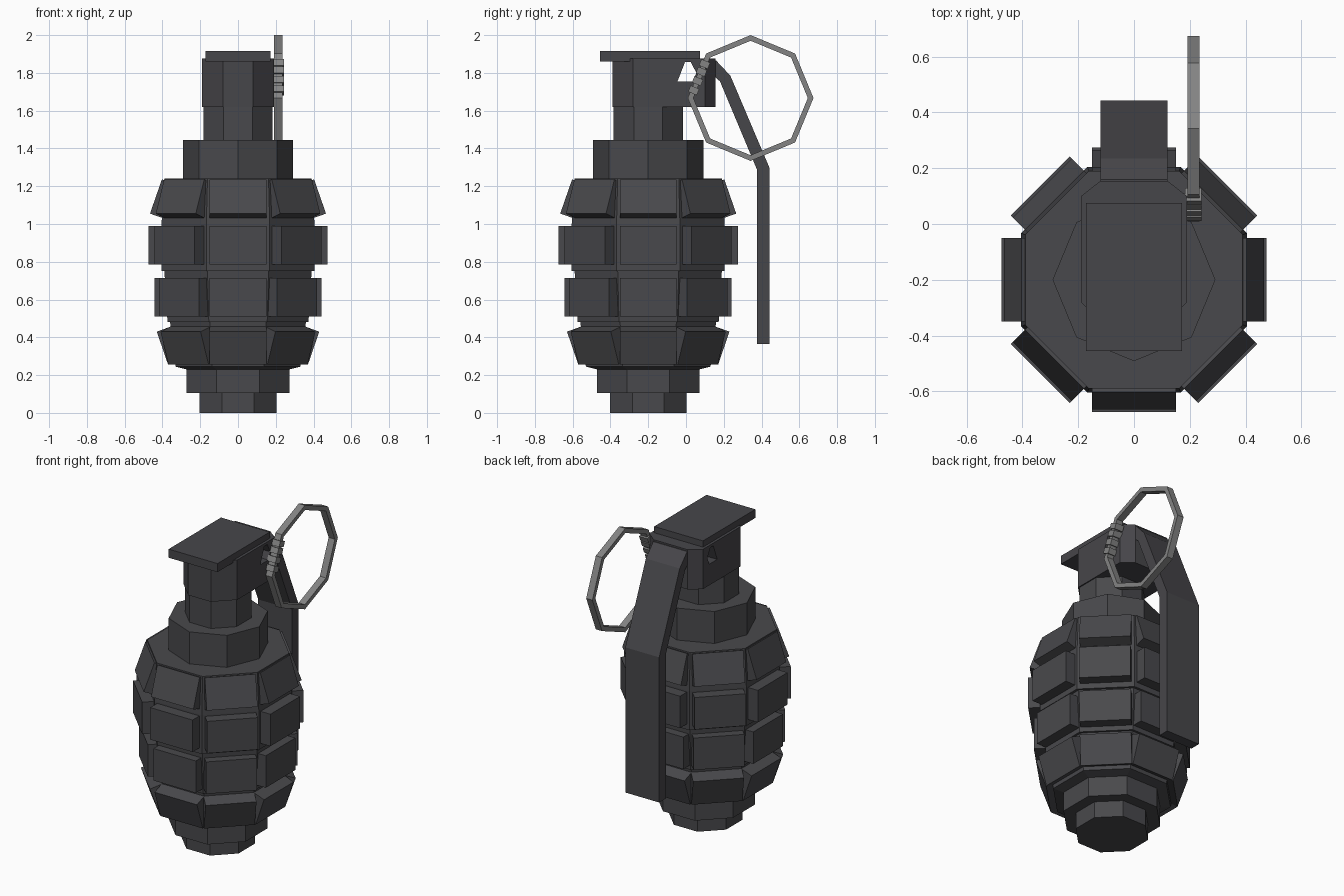
import bpy, bmesh, math
from mathutils import Vector, Matrix

if "Cube" in bpy.data.objects:
    bpy.data.objects.remove(bpy.data.objects["Cube"])

AXIS_Y = -0.2                      # centre line of the body
APO = math.cos(math.pi / 8)        # octagon apothem / radius


def material(name, rgb):
    m = bpy.data.materials.new(name)
    m.diffuse_color = (*rgb, 1)
    m.use_nodes = True
    m.node_tree.nodes["Principled BSDF"].inputs["Base Color"].default_value = m.diffuse_color
    return m


IRON = material("dark iron", (0.066, 0.066, 0.072))
STEEL = material("lever steel", (0.062, 0.061, 0.068))
WIRE = material("ring grey", (0.23, 0.23, 0.23))


def finish(name, bm, mat):
    bmesh.ops.recalc_face_normals(bm, faces=bm.faces)
    me = bpy.data.meshes.new(name)
    bm.to_mesh(me)
    bm.free()
    me.materials.append(mat)
    ob = bpy.data.objects.new(name, me)
    bpy.context.collection.objects.link(ob)
    return ob


def loft(bm, loops):
    """Closed solid through a list of equal-length point loops."""
    rows = [[bm.verts.new(p) for p in loop] for loop in loops]
    n = len(rows[0])
    for a, b in zip(rows, rows[1:]):
        for i in range(n):
            j = (i + 1) % n
            bm.faces.new((a[i], a[j], b[j], b[i]))
    bm.faces.new(rows[0][::-1])
    bm.faces.new(rows[-1])


def octagon(radius, z, turn):
    return [(radius * math.cos(turn + i * math.pi / 4),
             AXIS_Y + radius * math.sin(turn + i * math.pi / 4), z) for i in range(8)]


def turned(name, profile, flat_front=True):
    """Eight-sided turned part from (half width, z) pairs."""
    bm = bmesh.new()
    turn, k = (math.pi / 8, 1 / APO) if flat_front else (0, 1)
    loft(bm, [octagon(r * k, z, turn) for r, z in profile])
    return finish(name, bm, IRON)


def side_extrude(name, outline, x0, x1, mat):
    """Extrude a (y, z) outline along x."""
    bm = bmesh.new()
    loft(bm, [[(x, y, z) for y, z in outline] for x in (x0, x1)])
    return finish(name, bm, mat)


# Turned body: foot, core, shoulder and neck
turned("foot", [(0.203, 0), (0.203, 0.105)])
turned("lower_step", [(0.272, 0.105), (0.272, 0.23)])
turned("core_lower", [(0.25, 0.225), (0.33, 0.245), (0.36, 0.485)])
turned("core_middle", [(0.373, 0.48), (0.39, 0.755)])
turned("core_upper", [(0.405, 0.75), (0.405, 1.0), (0.39, 1.24)])
turned("shoulder", [(0.292, 1.235), (0.292, 1.445)], flat_front=False)
turned("neck", [(0.183, 1.44), (0.183, 1.63)])

# Four rows of eight raised blocks; outlines are (distance from axis, z)
block_rows = [
    [(0.25, 0.299), (0.37, 0.255), (0.43, 0.43), (0.30, 0.477)],
    [(0.30, 0.51), (0.442, 0.51), (0.442, 0.715), (0.30, 0.715)],
    [(0.30, 0.785), (0.475, 0.785), (0.475, 0.99), (0.30, 0.99)],
    [(0.30, 0.997), (0.466, 1.055), (0.403, 1.236), (0.30, 1.20)],
]
for row, outline in enumerate(block_rows, 1):
    bm = bmesh.new()
    for i in range(8):
        spin = Matrix.Translation((0, AXIS_Y, 0)) @ Matrix.Rotation(i * math.pi / 4, 4, 'Z')
        loft(bm, [[spin @ Vector((r, s, z)) for r, z in outline] for s in (-0.15, 0.15)])
    finish(f"block_row_{row}", bm, IRON)

# Head: octagon stretched towards the back, with a slot through the sides
half = [(0.08, -0.39), (0.19, -0.28), (0.19, 0.10), (0.12, 0.155)]
plan = half + [(-x, y) for x, y in reversed(half)]
bm = bmesh.new()
loft(bm, [[(x, y, z) for x, y in plan] for z in (1.62, 1.875)])
head = finish("head", bm, STEEL)
slot = side_extrude("slot_cutter", [(-0.045, 1.755), (0.035, 1.755), (0.055, 1.80), (0.025, 1.858),
                                    (-0.005, 1.858)], -0.4, 0.4, STEEL)
slot.hide_render = True
slot.hide_viewport = True
cut = head.modifiers.new("slot", 'BOOLEAN')
cut.object = slot
cut.operation = 'DIFFERENCE'
cut.solver = 'EXACT'

# Flat lid on the head
side_extrude("lid", [(-0.455, 1.86), (0.075, 1.86), (0.075, 1.915), (-0.455, 1.915)],
             -0.173, 0.173, STEEL)

# Safety lever: bent strip down the back
side_extrude("lever", [(0.06, 1.865), (0.16, 1.865), (0.235, 1.785), (0.443, 1.295), (0.443, 0.365),
                       (0.375, 0.365), (0.375, 1.29), (0.18, 1.755), (0.13, 1.80), (0.06, 1.80)],
             -0.12, 0.12, STEEL)

# Pull ring: eight-sided hoop at the right side
RING = Vector((0.213, 0.342, 1.667))


def hoop_point(radius, i, x):
    a = i * math.pi / 4
    return RING + Vector((x, radius * math.cos(a), radius * math.sin(a)))


bm = bmesh.new()
section = [(0.333, -0.022), (0.333, 0.022), (0.303, 0.022), (0.303, -0.022)]
rings = [[bm.verts.new(hoop_point(r, i, x)) for r, x in section] for i in range(8)]
for i in range(8):
    a, b = rings[i], rings[(i + 1) % 8]
    for j in range(4):
        k = (j + 1) % 4
        bm.faces.new((a[j], a[k], b[k], b[j]))
finish("pull_ring", bm, WIRE)

# Coils wrapped round the ring, and the pin into the head
start, end = hoop_point(0.318, 4, 0), hoop_point(0.318, 3, 0)
tilt = Matrix.Rotation(-math.pi / 8, 4, 'X')
bm = bmesh.new()
for t in (0.18, 0.40, 0.62, 0.80):
    place = Matrix.Translation(start.lerp(end, t)) @ tilt
    bmesh.ops.create_cube(bm, size=1, matrix=place @ Matrix.Diagonal((0.06, 0.05, 0.036, 1)))
finish("ring_coils", bm, WIRE)
bm = bmesh.new()
bmesh.ops.create_cube(bm, size=1, matrix=Matrix.Translation((0.18, 0.09, 1.81)) @ tilt
                      @ Matrix.Diagonal((0.06, 0.03, 0.03, 1)))
finish("pin", bm, WIRE)
